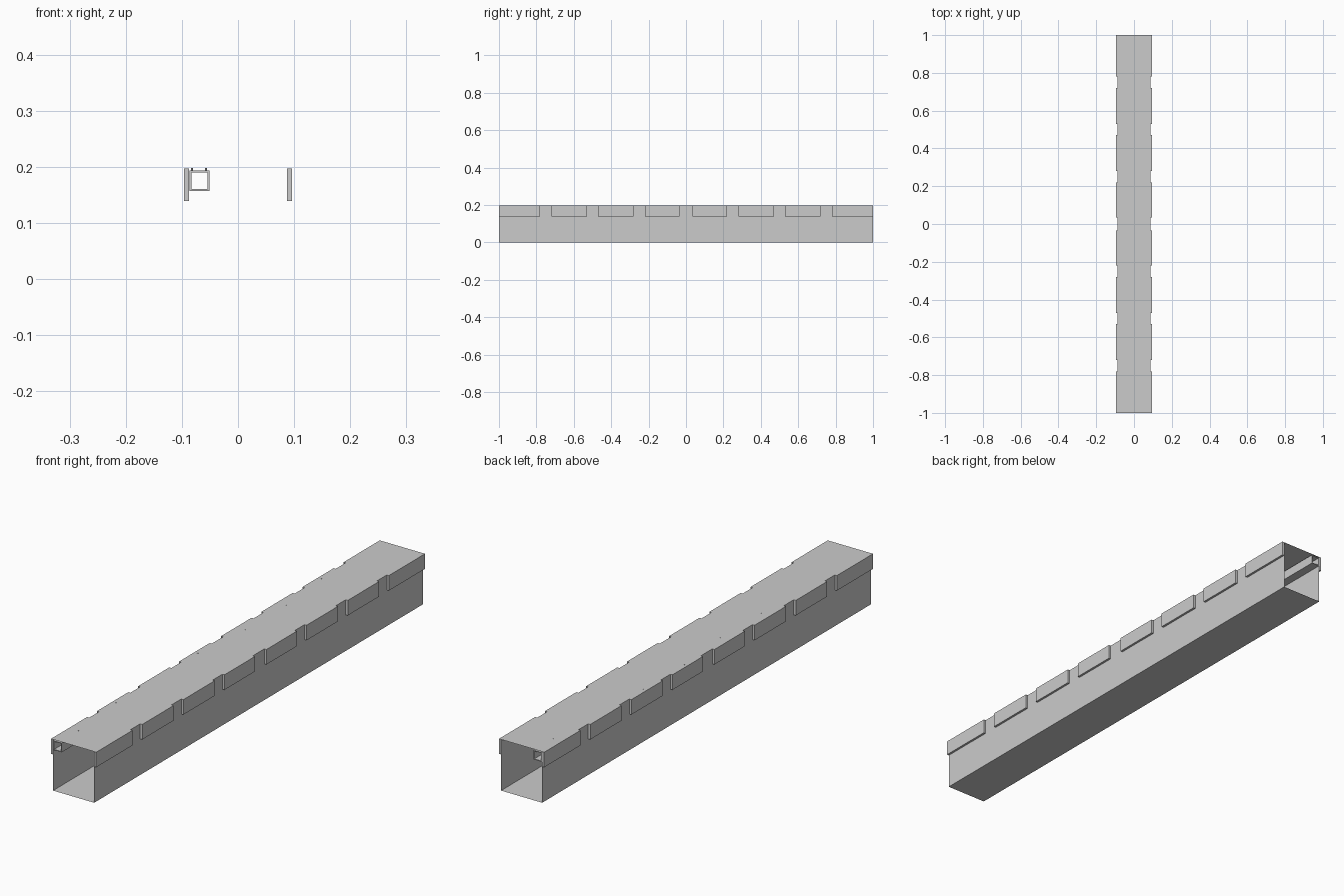
import bpy, bmesh

if "Cube" in bpy.data.objects:
    bpy.data.objects.remove(bpy.data.objects["Cube"])

WALL = 0.0875   # half width of the thin duct
OUT = 0.0964    # outer face of the edge flaps
TOP = 0.197


def finish(bm, name):
    bmesh.ops.recalc_face_normals(bm, faces=bm.faces)
    me = bpy.data.meshes.new(name)
    bm.to_mesh(me)
    bm.free()
    ob = bpy.data.objects.new(name, me)
    bpy.context.collection.objects.link(ob)
    return ob


def sweep(bm, profile):
    """Extrude a closed x-z profile along the full length, open at both ends."""
    rings = [[bm.verts.new((x, y, z)) for x, z in profile] for y in (-1, 1)]
    n = len(profile)
    for i in range(n):
        j = (i + 1) % n
        bm.faces.new((rings[0][i], rings[0][j], rings[1][j], rings[1][i]))
    return rings


def rect(x0, x1, z0, z1):
    return [(x0, z0), (x1, z0), (x1, z1), (x0, z1)]


def box(name, x0, x1, y0, y1, z0, z1):
    bm = bmesh.new()
    bmesh.ops.create_cube(bm, size=1)
    for v in bm.verts:
        v.co = (x1 if v.co.x > 0 else x0,
                y1 if v.co.y > 0 else y0,
                z1 if v.co.z > 0 else z0)
    return finish(bm, name)


# Thin sheet duct, open at both ends
bm = bmesh.new()
sweep(bm, rect(-WALL, WALL, 0, TOP))
finish(bm, "duct_shell")

# Row of flaps along both upper edges
spans = [(0.035, 0.22), (0.28, 0.47), (0.53, 0.72), (0.78, 1.0)]
spans += [(-b, -a) for a, b in spans]
for i, (y0, y1) in enumerate(sorted(spans)):
    box(f"flap_right_{i}", WALL, OUT, y0, y1, 0.139, TOP)
    box(f"flap_left_{i}", -OUT, -WALL, y0, y1, 0.139, TOP)

# Hollow square tube inside, with rims closing the wall thickness
bm = bmesh.new()
outer = sweep(bm, rect(-0.086, -0.051, 0.157, 0.193))
inner = sweep(bm, rect(-0.083, -0.054, 0.160, 0.190))
for o, n in zip(outer, inner):
    for i in range(4):
        j = (i + 1) % 4
        bm.faces.new((o[i], o[j], n[j], n[i]))
finish(bm, "inner_tube")

# Small pins fixing the tube under the top sheet
bm = bmesh.new()
for y0, y1 in spans:
    for x in (-0.082, -0.057):
        r = bmesh.ops.create_cone(bm, cap_ends=True, segments=10,
                                  radius1=0.002, radius2=0.002, depth=0.0045)
        bmesh.ops.translate(bm, verts=r["verts"],
                            vec=(x, (y0 + y1) / 2, 0.19525))
finish(bm, "tube_pins")
